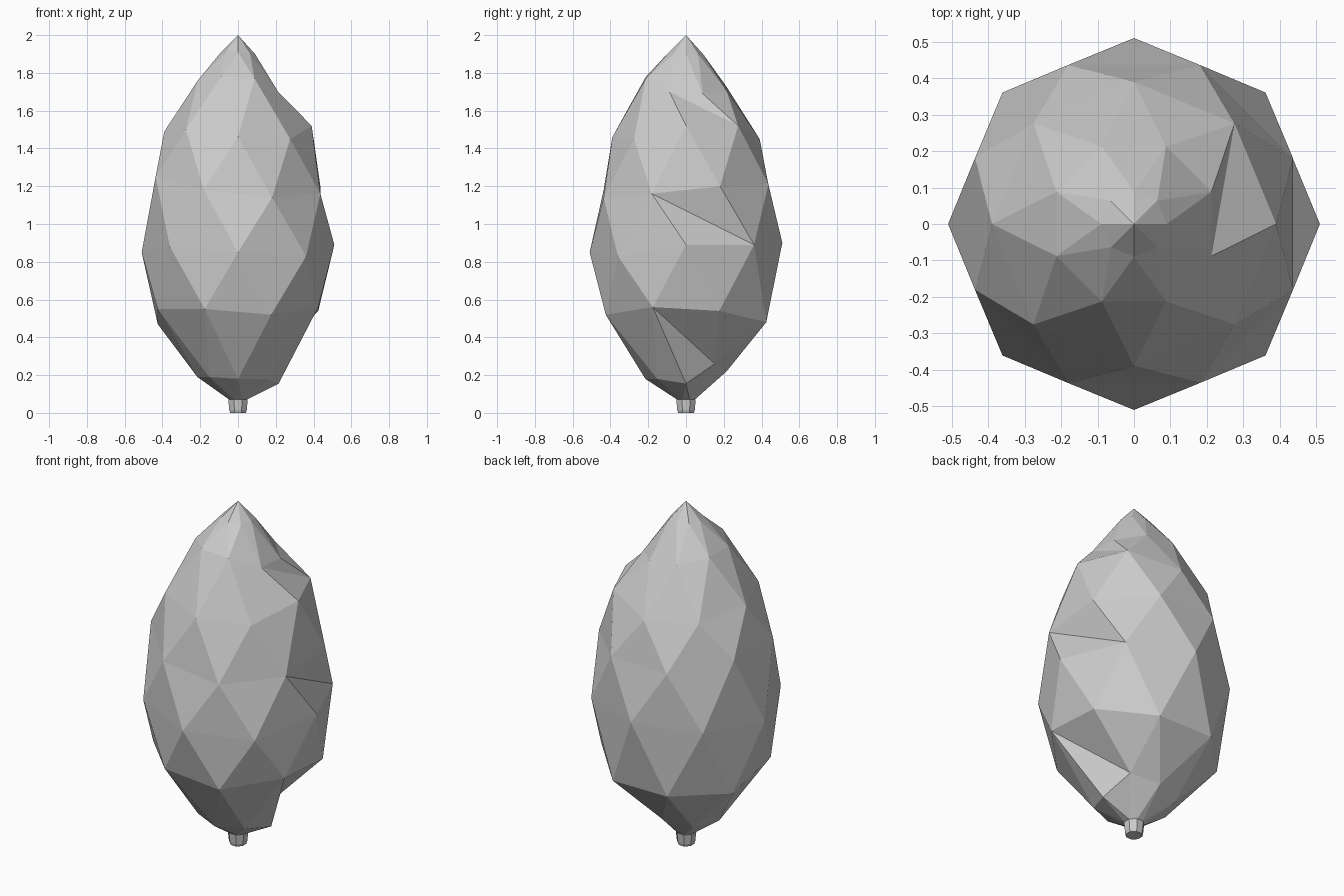
import bpy, bmesh, math

if "Cube" in bpy.data.objects:
    bpy.data.objects.remove(bpy.data.objects["Cube"])

N = 8
grey = bpy.data.materials.new("light grey")
grey.diffuse_color = (0.6, 0.6, 0.6, 1)
grey.use_nodes = True
grey.node_tree.nodes["Principled BSDF"].inputs["Base Color"].default_value = grey.diffuse_color


def finish(bm, name):
    bmesh.ops.recalc_face_normals(bm, faces=bm.faces)
    mesh = bpy.data.meshes.new(name)
    bm.to_mesh(mesh)
    bm.free()
    mesh.materials.append(grey)
    obj = bpy.data.objects.new(name, mesh)
    bpy.context.collection.objects.link(obj)
    return obj


def ring(bm, radius, heights, half_step):
    verts = []
    for k, z in enumerate(heights):
        a = (k + half_step) * math.tau / N
        verts.append(bm.verts.new((radius * math.cos(a), radius * math.sin(a), z)))
    return verts


# Body: staggered rings from tip to base, heights counter-clockwise from +x
profile = [
    (0.09, [1.90, 1.90, 1.90, 1.91, 1.91, 1.91, 1.91, 1.90]),
    (0.23, [1.69, 1.71, 1.73, 1.76, 1.76, 1.78, 1.77, 1.70]),
    (0.39, [1.52, 1.52, 1.45, 1.46, 1.49, 1.50, 1.46, 1.45]),
    (0.472, [1.20, 1.21, 1.20, 1.25, 1.25, 1.18, 1.14, 1.16]),
    (0.51, [0.89, 0.89, 0.90, 0.87, 0.85, 0.88, 0.85, 0.83]),
    (0.46, [0.54, 0.48, 0.48, 0.47, 0.55, 0.55, 0.52, 0.56]),
    (0.215, [0.155, 0.26, 0.22, 0.19, 0.19, 0.19, 0.18, 0.18]),
    (0.05, [0.07] * N),
]
bm = bmesh.new()
rings = [ring(bm, r, zs, 0.5 * (i % 2)) for i, (r, zs) in enumerate(profile)]
tip = bm.verts.new((0, 0, 2))
for k in range(N):
    bm.faces.new((tip, rings[0][k], rings[0][(k + 1) % N]))
for i in range(len(rings) - 1):
    u, l = rings[i], rings[i + 1]
    for k in range(N):
        n = (k + 1) % N
        if i % 2 == 0:
            bm.faces.new((u[k], l[k], u[n]))
            bm.faces.new((u[n], l[k], l[n]))
        else:
            # Overlap notch: the diagonal is turned at the +x seam
            if k != 0:
                bm.faces.new((u[k], l[k], l[n]))
            if k != N - 1:
                bm.faces.new((u[k], l[n], u[n]))
    if i % 2:
        bm.faces.new((u[N - 1], l[0], l[1]))
        bm.faces.new((u[N - 1], l[1], u[0]))
bm.faces.new(rings[-1])
finish(bm, "bud_body")

# Stem stub: short eight-sided plug with a slight flare
bm = bmesh.new()
rows = [ring(bm, r, [z] * N, 0.5) for r, z in ((0.045, 0.0), (0.05, 0.015), (0.056, 0.072))]
for a, b in zip(rows, rows[1:]):
    for k in range(N):
        n = (k + 1) % N
        bm.faces.new((a[k], a[n], b[n], b[k]))
bm.faces.new(rows[0])
bm.faces.new(rows[-1])
finish(bm, "stem_stub")
